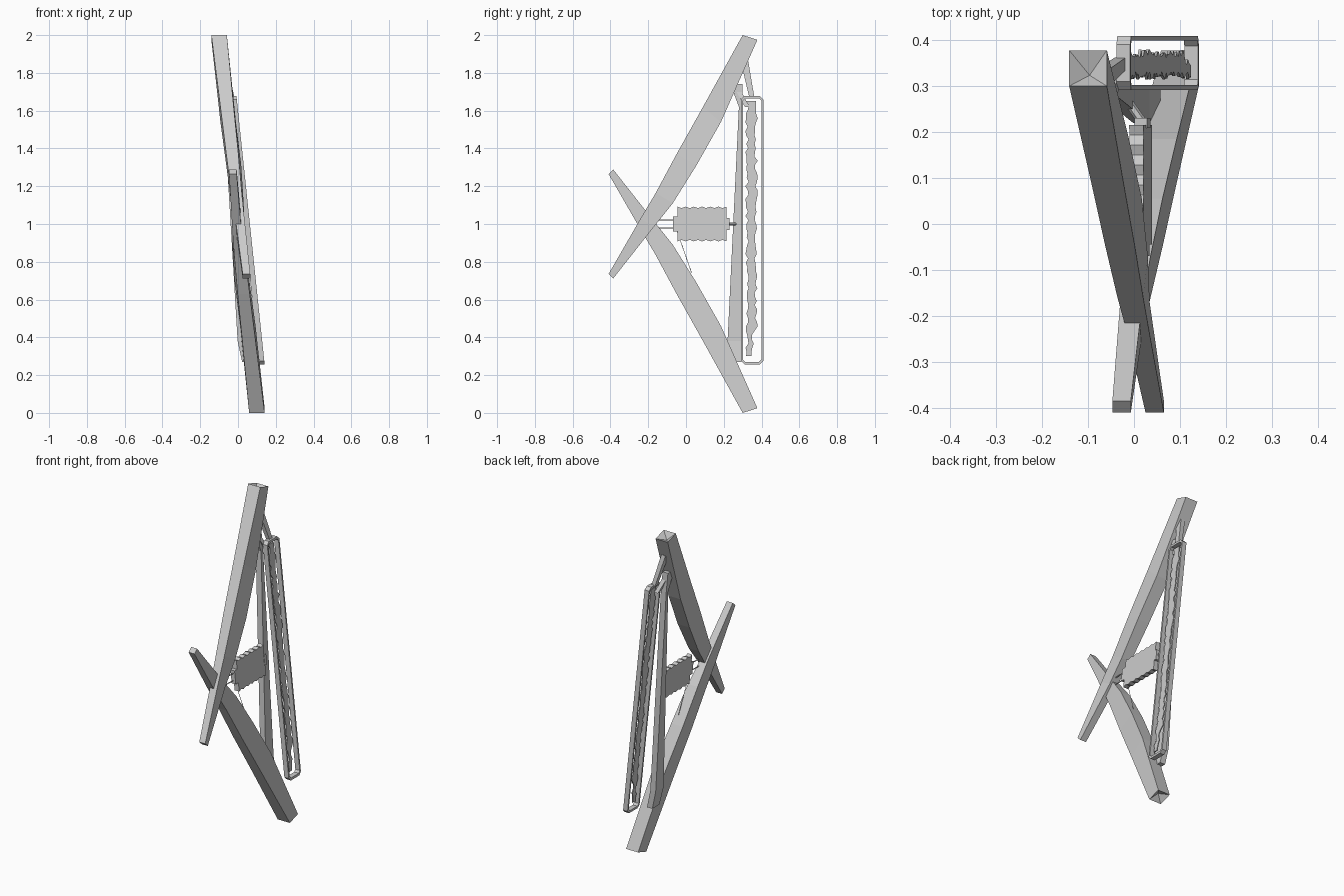
import bpy, bmesh, math, random
from mathutils import Vector

random.seed(4)
cube = bpy.data.objects.get("Cube")
if cube:
    bpy.data.objects.remove(cube, do_unlink=True)

grey = bpy.data.materials.new("plain_grey")
grey.use_nodes = True
grey.diffuse_color = (0.6, 0.6, 0.6, 1)
grey.node_tree.nodes["Principled BSDF"].inputs["Base Color"].default_value = (0.6, 0.6, 0.6, 1)


def loft(name, rings, closed=False, dent=0.0):
    """Skin a row of equal rings; open ends are capped, optionally dented at the first end."""
    bm = bmesh.new()
    rows = [[bm.verts.new(p) for p in ring] for ring in rings]
    n = len(rows[0])
    pairs = list(zip(rows, rows[1:])) + ([(rows[-1], rows[0])] if closed else [])
    for a, b in pairs:
        for i in range(n):
            j = (i + 1) % n
            bm.faces.new((a[i], a[j], b[j], b[i]))
    if not closed:
        bm.faces.new(rows[-1])
        cap = bm.faces.new(rows[0])
        if dent:
            axis = sum((Vector(p) for p in rings[1]), Vector()) - sum((Vector(p) for p in rings[0]), Vector())
            mid = bmesh.ops.poke(bm, faces=[cap])["verts"][0]
            mid.co += axis.normalized() * dent
    bmesh.ops.recalc_face_normals(bm, faces=bm.faces)
    mesh = bpy.data.meshes.new(name)
    bm.to_mesh(mesh)
    bm.free()
    mesh.materials.append(grey)
    obj = bpy.data.objects.new(name, mesh)
    bpy.context.collection.objects.link(obj)
    return obj


def rod(name, a, b, r, sides=6):
    a, b = Vector(a), Vector(b)
    turn = (b - a).to_track_quat('Z', 'Y')
    offs = [turn @ Vector((r * math.cos(t), r * math.sin(t), 0))
            for t in (2 * math.pi * i / sides for i in range(sides))]
    return loft(name, [[p + o for o in offs] for p in (a, b)])


def block(name, x, y, z, hx, hy, hz, slope=0.105):
    """Box whose sides lean in x with height."""
    def ring(s):
        h = s * hz
        return [(x - slope * h + i * hx, y + j * hy, z + h) for i, j in ((-1, -1), (1, -1), (1, 1), (-1, 1))]
    return loft(name, [ring(-1), ring(1)])


def flat_ring(x, y0, y1, z, h):
    return [(x - h, y0, z), (x + h, y0, z), (x + h, y1, z), (x - h, y1, z)]


# Crossing beams: straight front edge, swollen back edge, slim tail
# columns: front y, front z, back y, back z, centre x, half width in x, inner bulge of the back edge
BEAM = [
    (0.300, 2.000, 0.378, 1.975, -0.100, 0.041, 0.0),
    (0.090, 1.620, 0.185, 1.540, -0.058, 0.035, 0.012),
    (-0.050, 1.370, 0.055, 1.310, -0.030, 0.032, 0.015),
    (-0.160, 1.165, -0.070, 1.110, -0.008, 0.028, 0.010),
    (-0.240, 1.030, -0.170, 0.985, 0.010, 0.024, 0.0),
    (-0.410, 0.735, -0.385, 0.712, 0.045, 0.020, 0.0),
]


def beam(name, flip):
    rings = []
    for fy, fz, by, bz, x, h, bulge in BEAM:
        left, right = x - h, x + h
        inner = right + bulge
        if flip:
            fz, bz = 2 - fz, 2 - bz
            mid = -x * (1 if x < 0 else 0.6)
            left, right, inner = mid + h, mid - h, mid - h - bulge
        rings.append([(left, fy, fz), (right, fy, fz), (inner, by, bz), (left, by, bz)])
    return loft(name, rings, dent=0.035)


beam("upper_beam", False)
beam("lower_beam", True)

# Spine behind the beams, tying one to the other
loft("spine", [flat_ring(-0.068, 0.235, 0.298, 1.74, 0.018),
               flat_ring(-0.058, 0.280, 0.300, 1.62, 0.018),
               flat_ring(0.016, 0.220, 0.296, 0.38, 0.018),
               flat_ring(0.040, 0.225, 0.294, 0.27, 0.018)])

# Brackets holding the frame at the top
loft("top_bracket", [flat_ring(-0.078, 0.290, 0.330, 1.86, 0.014),
                     flat_ring(-0.030, 0.335, 0.362, 1.67, 0.012)])
loft("top_gusset", [flat_ring(-0.064, 0.262, 0.290, 1.71, 0.014),
                    flat_ring(-0.032, 0.312, 0.335, 1.62, 0.012)])


def lean(z):
    return 0.153 - 0.105 * z


# Rounded frame made of a flat band
def corner_points(y0, y1, z0, z1, c):
    return [(y0 + c, z0), (y1 - c, z0), (y1, z0 + c), (y1, z1 - c),
            (y1 - c, z1), (y0 + c, z1), (y0, z1 - c), (y0, z0 + c)]


outer = corner_points(0.292, 0.409, 0.256, 1.678, 0.018)
inner = corner_points(0.302, 0.399, 0.270, 1.664, 0.012)
loft("frame", [[(lean(a[1]) - 0.015, *a), (lean(a[1]) + 0.015, *a),
                (lean(b[1]) + 0.015, *b), (lean(b[1]) - 0.015, *b)]
               for a, b in zip(outer, inner)], closed=True)

# Ragged sheet hanging inside the frame
rings = []
STEPS = 60
for i in range(STEPS + 1):
    t = i / STEPS
    z = 0.30 + 1.35 * t
    slim = 0.018 if t < 0.1 else 0
    y0 = 0.320 + random.uniform(-0.006, 0.012)
    y1 = 0.378 - slim + random.uniform(-0.016, 0.002)
    rings.append(flat_ring(lean(z), y0, y1, z, 0.003))
loft("ragged_sheet", rings)

# Scalloped panel on its axle
rings = []
for i in range(25):
    y = -0.045 + 0.26 * i / 24
    h = 0.088 + 0.004 * math.cos(i * math.pi / 2)
    rings.append([(0.016 + 0.105 * h - 0.017, y, 1 - h), (0.016 + 0.105 * h + 0.014, y, 1 - h),
                  (0.016 - 0.105 * h + 0.014, y, 1 + h), (0.016 - 0.105 * h - 0.017, y, 1 + h)])
loft("panel", rings)
block("front_hub", 0.016, -0.055, 1.0, 0.014, 0.015, 0.04)
block("rear_hub", 0.018, 0.220, 1.0, 0.014, 0.011, 0.032)
rod("rear_axle", (0.016, 0.225, 1.0), (-0.010, 0.262, 1.0), 0.010)

# Thin wires from the crossing to the panel
for side, dz in (("upper", 0.022), ("lower", -0.022)):
    rod(side + "_wire", (0.012, -0.17, 1 + dz), (0.016, -0.06, 1 + dz), 0.003)
rod("slack_wire", (0.012, -0.05, 0.97), (0.03, 0.03, 0.74), 0.0015)
